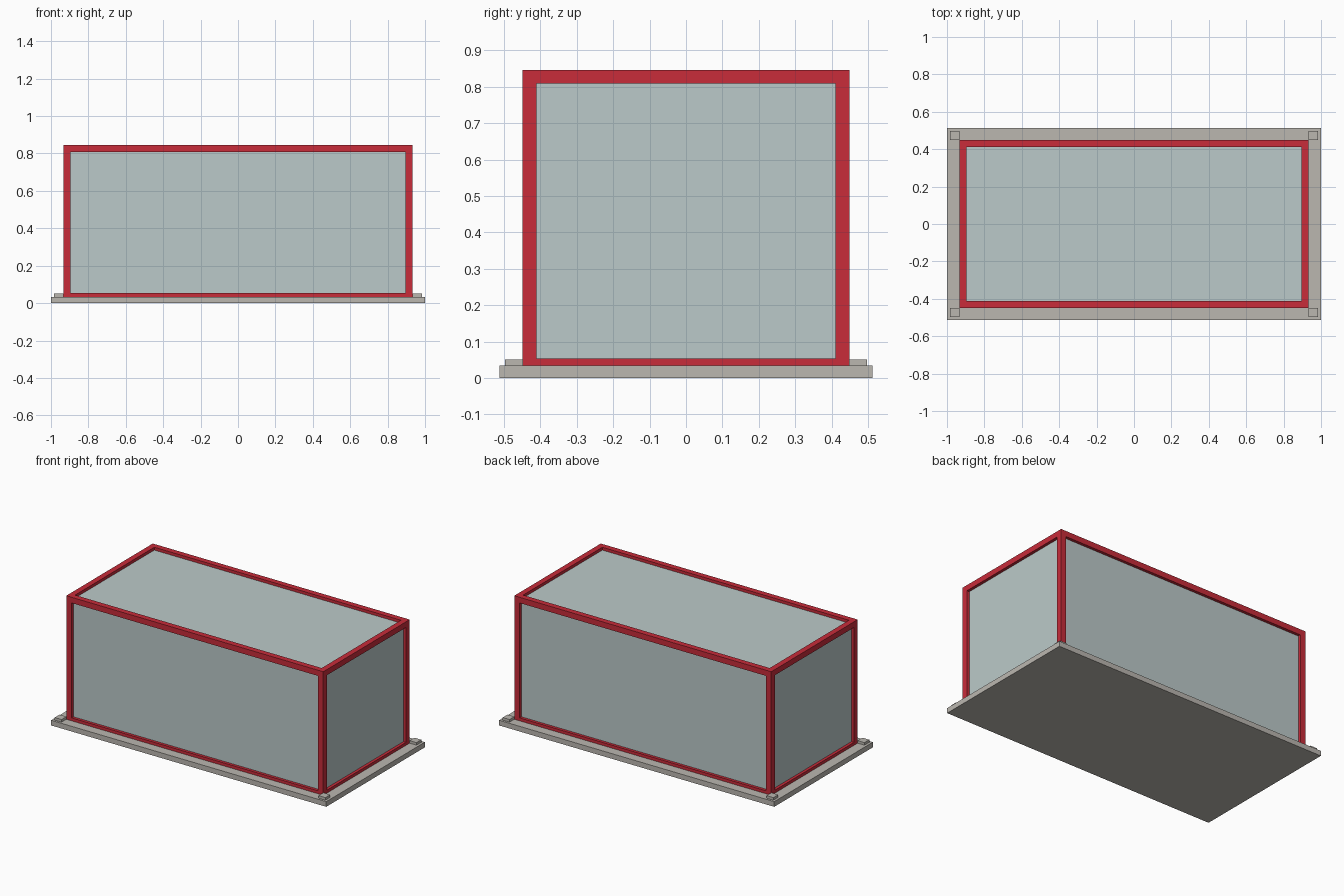
import bpy
import bmesh
from mathutils import Vector

cube = bpy.data.objects.get("Cube")
if cube:
    bpy.data.objects.remove(cube, do_unlink=True)


def make_material(name, rgb):
    mat = bpy.data.materials.new(name)
    mat.use_nodes = True
    colour = (*rgb, 1.0)
    mat.diffuse_color = colour
    mat.node_tree.nodes["Principled BSDF"].inputs["Base Color"].default_value = colour
    return mat


def make_box(name, low, high, mat):
    """Axis-aligned box between two corners."""
    low, high = Vector(low), Vector(high)
    bm = bmesh.new()
    bmesh.ops.create_cube(bm, size=1)
    bmesh.ops.scale(bm, vec=high - low, verts=bm.verts)
    mesh = bpy.data.meshes.new(name)
    bm.to_mesh(mesh)
    bm.free()
    mesh.materials.append(mat)
    obj = bpy.data.objects.new(name, mesh)
    obj.location = (low + high) / 2
    bpy.context.collection.objects.link(obj)
    return obj


def centred_box(name, centre, half, z0, z1, mat):
    (x, y), (hx, hy) = centre, half
    return make_box(name, (x - hx, y - hy, z0), (x + hx, y + hy, z1), mat)


red = make_material("red frame", (0.578, 0.025, 0.042))
glass = make_material("pale grey glass", (0.50, 0.59, 0.585))
stone = make_material("warm grey base", (0.497, 0.474, 0.434))

HX, HY = 0.934, 0.449        # outer half size of the frame
BASE, TOP = 0.034, 0.846     # frame height range
BAR = 0.0375                 # bar thickness
SILL = 0.0535                # top of the bottom rails
RECESS = 0.019               # glass depth behind the frame
TAB = 0.025                  # half width of a corner pad
b = BAR / 2
SIDES = ((-1, "right", "front"), (1, "left", "back"))

# Base slab and glazed volume
centred_box("base_slab", (0, 0), (1, 0.512), 0, BASE, stone)
centred_box("glass_panels", (0, 0), (HX - RECESS, HY - RECESS), BASE, TOP - RECESS, glass)

# Corner posts and the small pads beside them
for sx, side, _ in SIDES:
    for sy, _, end in SIDES:
        centred_box(f"{end}_{side}_post", (sx * (HX - b), sy * (HY - b)), (b, b), BASE, TOP, red)
        centred_box(f"{end}_{side}_base_pad", (sx * (HX + TAB), sy * (HY + TAB - 0.001)),
                    (TAB, TAB), BASE, 0.051, stone)

# Top and bottom rails between the posts
for level, z0, z1 in (("top", TOP - BAR, TOP), ("bottom", BASE, SILL)):
    for s, side, end in SIDES:
        centred_box(f"{end}_{level}_rail", (0, s * (HY - b)), (HX - BAR, b), z0, z1, red)
        centred_box(f"{side}_{level}_rail", (s * (HX - b), 0), (b, HY - BAR), z0, z1, red)
